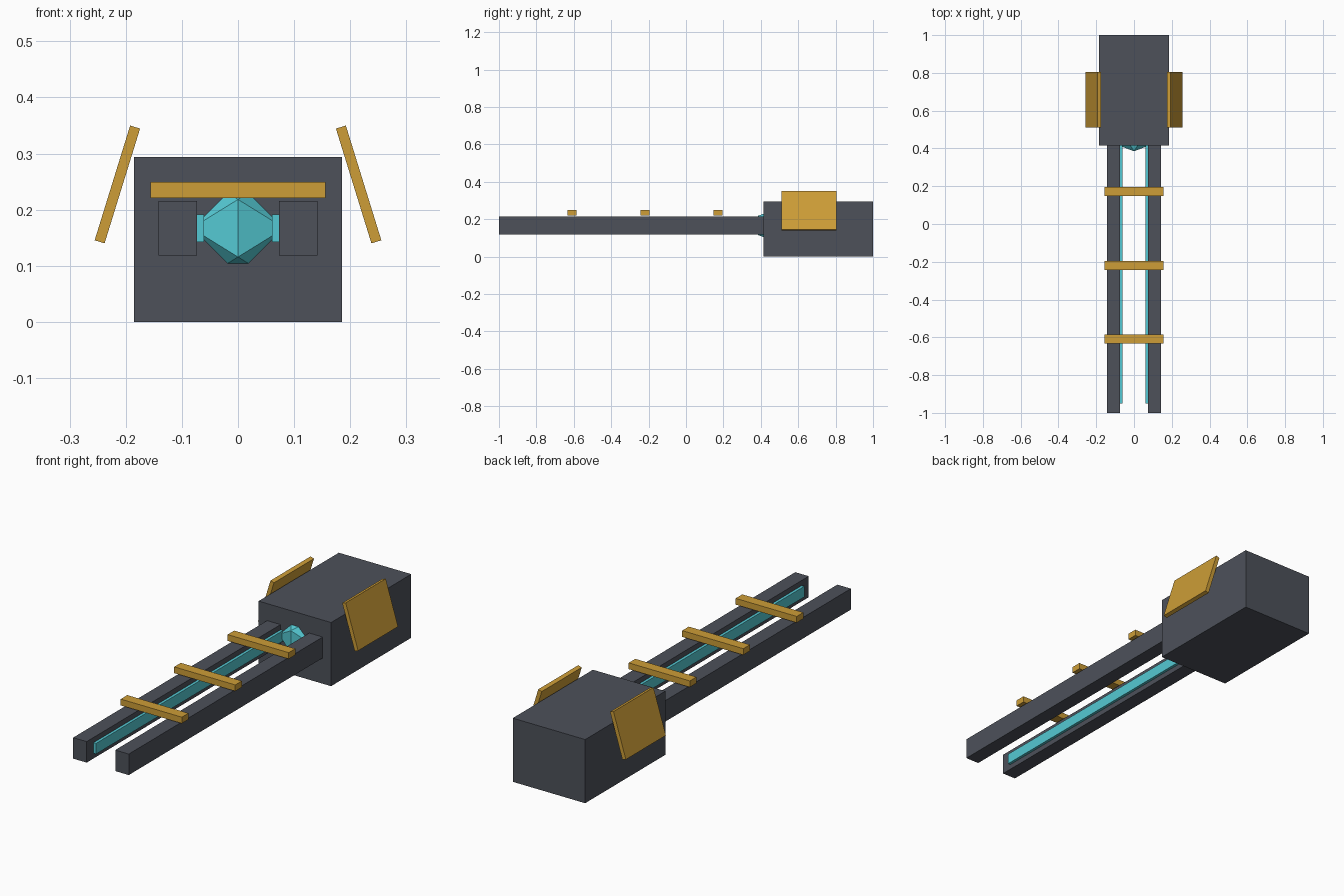
import bpy
import bmesh
from math import sqrt
from mathutils import Matrix, Vector

cube = bpy.data.objects.get("Cube")
if cube:
    bpy.data.objects.remove(cube, do_unlink=True)


def material(name, rgb):
    """Flat colour given as sRGB bytes, stored as linear."""
    lin = [((c / 255 + 0.055) / 1.055) ** 2.4 for c in rgb] + [1.0]
    m = bpy.data.materials.new(name)
    m.use_nodes = True
    m.diffuse_color = lin
    m.node_tree.nodes["Principled BSDF"].inputs["Base Color"].default_value = lin
    return m


dark = material("dark_metal", (77, 81, 90))
gold = material("gold_metal", (205, 157, 55))
teal = material("glowing_teal", (84, 201, 211))


def add_object(name, bm, mat):
    mesh = bpy.data.meshes.new(name)
    bm.to_mesh(mesh)
    bm.free()
    mesh.materials.append(mat)
    obj = bpy.data.objects.new(name, mesh)
    bpy.context.collection.objects.link(obj)
    return obj


def box(name, center, size, mat, tilt=0.0):
    bm = bmesh.new()
    bmesh.ops.create_cube(bm, size=1)
    bmesh.ops.scale(bm, vec=size, verts=bm.verts)
    obj = add_object(name, bm, mat)
    obj.location = center
    obj.rotation_euler.y = tilt
    return obj


AXIS = 0.167  # height of the barrel axis

# Rear housing
box("housing", (0, 0.7075, 0.147), (0.37, 0.585, 0.294), dark)

# Paired rails, inner light strips and tilted side fins
for side, s in (("left", 1), ("right", -1)):
    box(side + "_rail", (s * 0.1075, -0.27, AXIS), (0.069, 1.46, 0.097), dark)
    box(side + "_light_strip", (s * 0.0725, -0.267, AXIS), (0.0245, 1.366, 0.049), teal)
    box(side + "_fin", (s * 0.215, 0.6575, 0.245), (0.0185, 0.292, 0.214), gold, -s * 0.3)

# Cross bars over the rails
for i, y in enumerate((-0.609, -0.219, 0.171)):
    box("cross_bar_%d" % (i + 1), (0, y, 0.235), (0.312, 0.048, 0.029), gold)

# Energy core: icosahedron with an upright edge facing forward
phi = (1 + sqrt(5)) / 2
bm = bmesh.new()
for a in (-1, 1):
    for b in (-phi, phi):
        for co in ((a, 0, b), (0, b, a), (b, a, 0)):
            bm.verts.new(Vector(co).normalized() * 0.0975)
bmesh.ops.convex_hull(bm, input=bm.verts)
bmesh.ops.translate(bm, vec=(0, 0.468, AXIS), verts=bm.verts)
add_object("energy_core", bm, teal)
